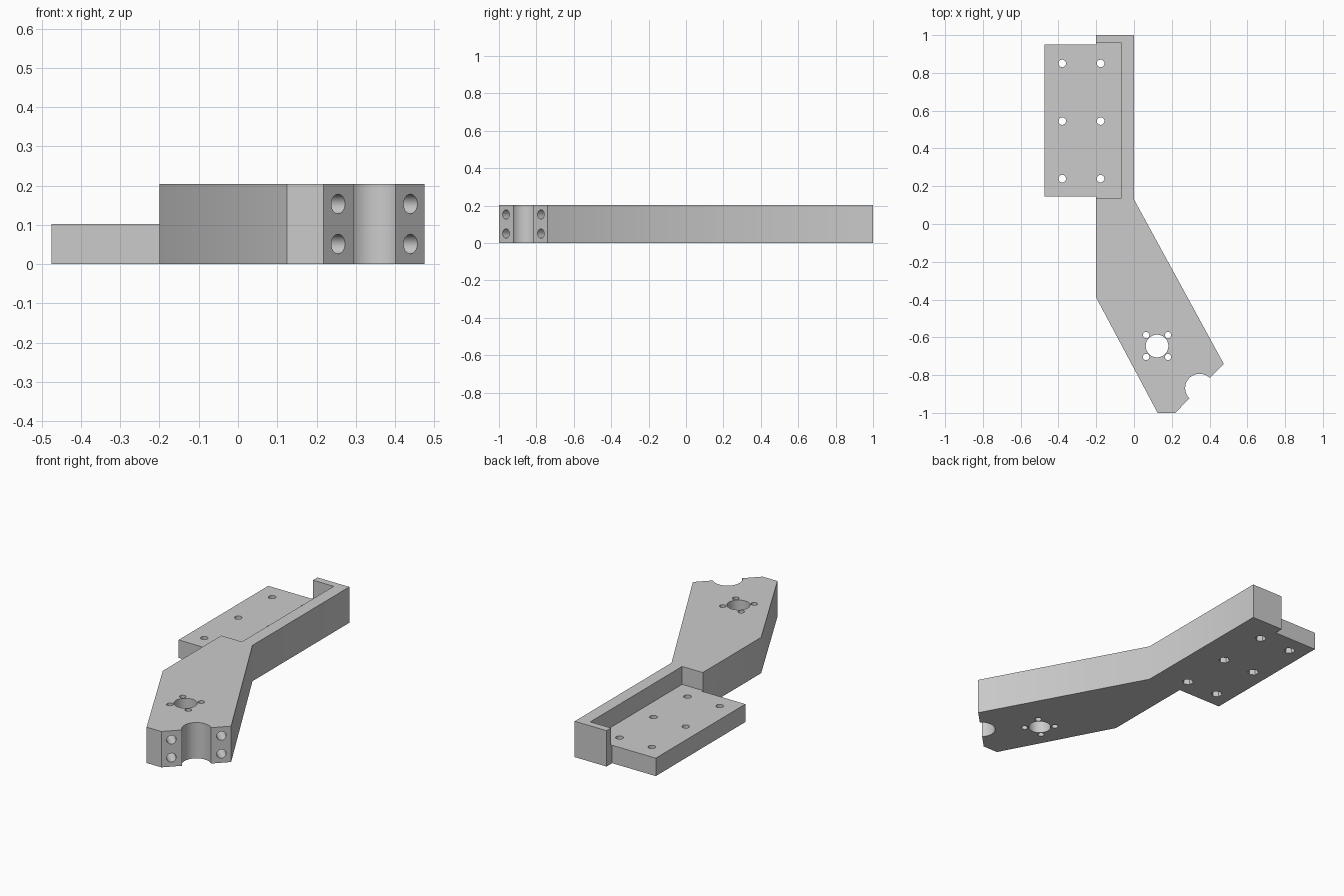
import bpy, bmesh
from math import pi, sqrt
from mathutils import Matrix, Vector

old = bpy.data.objects.get("Cube")
if old:
    bpy.data.objects.remove(old, do_unlink=True)

grey = bpy.data.materials.new("plain grey")
grey.use_nodes = True
colour = (0.6, 0.6, 0.6, 1)
grey.diffuse_color = colour
grey.node_tree.nodes["Principled BSDF"].inputs["Base Color"].default_value = colour


def make_object(name, bm):
    bmesh.ops.recalc_face_normals(bm, faces=bm.faces)
    mesh = bpy.data.meshes.new(name)
    bm.to_mesh(mesh)
    bm.free()
    mesh.materials.append(grey)
    obj = bpy.data.objects.new(name, mesh)
    bpy.context.collection.objects.link(obj)
    return obj


def extrude_outline(name, points, height):
    bm = bmesh.new()
    face = bm.faces.new([bm.verts.new((x, y, 0)) for x, y in points])
    top = bmesh.ops.extrude_face_region(bm, geom=[face])["geom"]
    verts = [v for v in top if isinstance(v, bmesh.types.BMVert)]
    bmesh.ops.translate(bm, verts=verts, vec=(0, 0, height))
    return make_object(name, bm)


def cut(target, bm):
    """Subtract a temporary cutter from the target."""
    cutter = make_object("cutter", bm)
    cutter.hide_render = True
    bpy.context.view_layer.objects.active = target
    mod = target.modifiers.new("cut", 'BOOLEAN')
    mod.operation, mod.solver, mod.object = 'DIFFERENCE', 'EXACT', cutter
    bpy.ops.object.modifier_apply(modifier=mod.name)
    bpy.data.objects.remove(cutter, do_unlink=True)


def drill(target, centre, radius, depth, axis=(0, 0, 1), sides=32):
    """Cut a prism of the given total length centred on a point."""
    turn = Vector(axis).to_track_quat('Z', 'Y').to_matrix().to_4x4()
    bm = bmesh.new()
    bmesh.ops.create_cone(bm, cap_ends=True, segments=sides, radius1=radius,
                          radius2=radius, depth=depth,
                          matrix=Matrix.Translation(centre) @ turn)
    cut(target, bm)


# Bent arm with the side plate in one outline
height, plate_height = 0.204, 0.102
bracket = extrude_outline("bent_arm_bracket", [
    (-0.2, 1), (0, 1), (0, 0.13), (0.475, -0.74), (0.218, -1), (0.125, -1),
    (-0.2, -0.39), (-0.2, 0.145), (-0.475, 0.145), (-0.475, 0.95), (-0.2, 0.95),
], height)

# Recess that lowers the plate and opens a pocket in the arm
bm = bmesh.new()
bmesh.ops.create_cube(bm, size=1, matrix=Matrix.Translation((-0.335, 0.5475, plate_height + 0.25))
                      @ Matrix.Diagonal((0.53, 0.825, 0.5, 1)))
cut(bracket, bm)

# Plate bolt holes with hexagonal nut pockets underneath
for x in (-0.38, -0.177):
    for y in (0.24, 0.545, 0.85):
        drill(bracket, (x, y, 0), 0.02, 1)
        drill(bracket, (x, y, 0), 0.03, 0.08, sides=6)

# Shaft hole and its four screw holes
shaft = Vector((0.122, -0.646, 0))
drill(bracket, shaft, 0.06, 1, sides=48)
for sx in (-1, 1):
    for sy in (-1, 1):
        drill(bracket, shaft + Vector((sx * 0.058, sy * 0.058, 0)), 0.017, 1)

# Round clamp scoop in the slanted end face
scoop = Vector((0.347, -0.869, 0))
drill(bracket, scoop, 0.076, 1, sides=64)

# Clamp screw holes either side of the scoop
normal = Vector((1, -1, 0)) / sqrt(2)
along = Vector((1, 1, 0)) / sqrt(2)
for side in (-1, 1):
    for z in (0.051, 0.153):
        drill(bracket, scoop + along * side * 0.131 + Vector((0, 0, z)), 0.025, 0.3, axis=normal)

# Smooth bores, crisp edges
bpy.ops.object.select_all(action='DESELECT')
bracket.select_set(True)
bpy.context.view_layer.objects.active = bracket
bpy.ops.object.shade_smooth_by_angle(angle=pi / 6)
